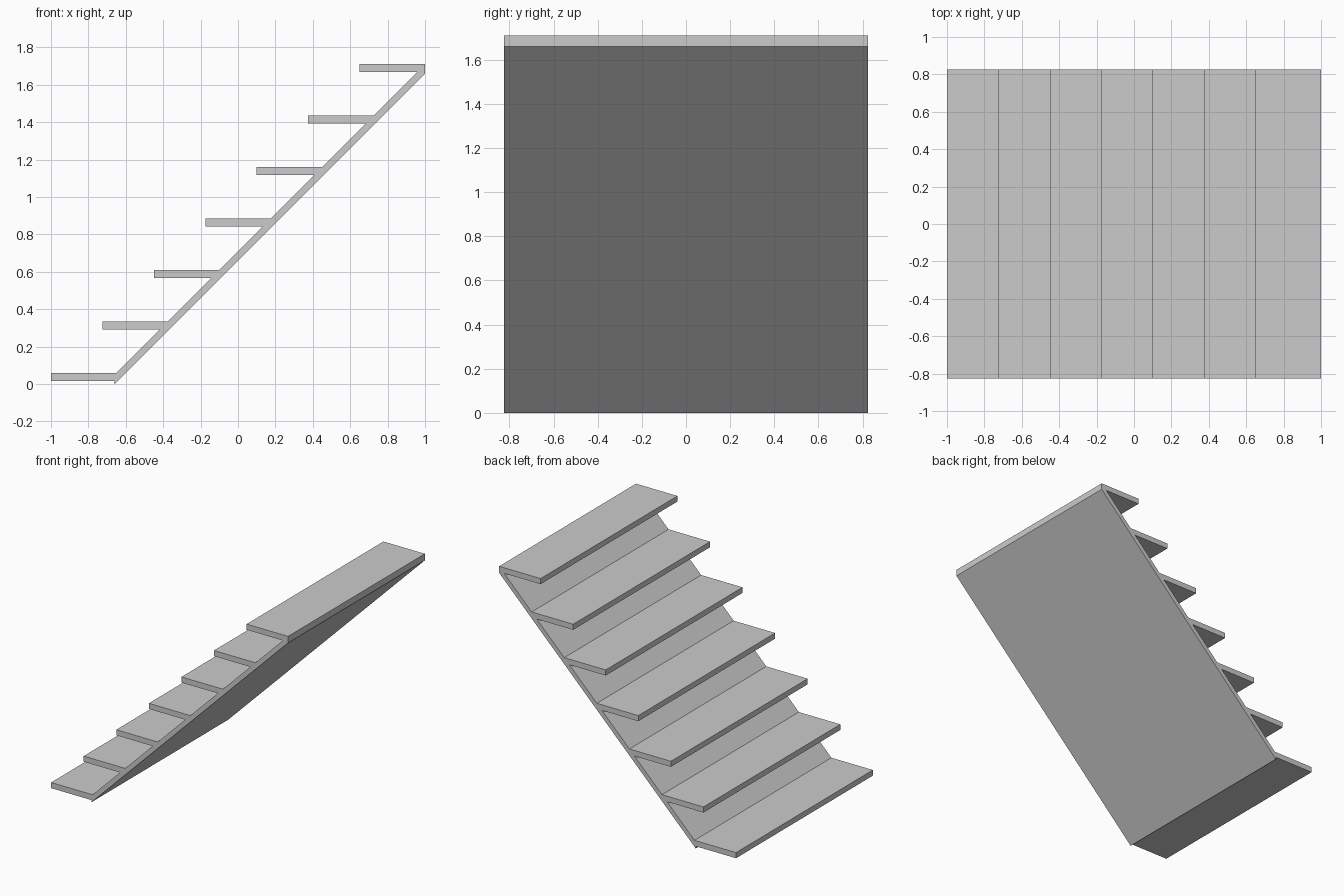
import bpy
import bmesh

cube = bpy.data.objects.get("Cube")
if cube:
    bpy.data.objects.remove(cube, do_unlink=True)

STEPS = 7
PITCH = 0.275         # rise and run of each step
HALF_WIDTH = 0.825
TOP, BOTTOM = 0.06, 0.017   # tread surfaces of the lowest step
SLOPE_TOP = 0.71      # z - x along the upper side of the sloping slab

# Plain grey finish
grey = bpy.data.materials.new("light grey")
grey.use_nodes = True
colour = (0.6, 0.6, 0.6, 1)
grey.diffuse_color = colour
grey.node_tree.nodes["Principled BSDF"].inputs["Base Color"].default_value = colour

# Side profile: foot of the slab, then each tread, then the head of the slab
profile = [(-0.66, 0), (-0.66, BOTTOM)]
for i in range(STEPS):
    rise = i * PITCH
    nose = -1 + rise
    low, high = BOTTOM + rise, TOP + rise
    if i:
        profile.append((low - SLOPE_TOP, low))
    profile += [(nose, low), (nose, high)]
    profile.append((high - SLOPE_TOP, high))
profile.append((1, 1.66))

# Extrude the profile across the full width
bm = bmesh.new()
side = bm.faces.new([bm.verts.new((x, -HALF_WIDTH, z)) for x, z in profile])
swept = bmesh.ops.extrude_face_region(bm, geom=[side], use_keep_orig=True)
verts = [g for g in swept["geom"] if isinstance(g, bmesh.types.BMVert)]
bmesh.ops.translate(bm, verts=verts, vec=(0, 2 * HALF_WIDTH, 0))
bmesh.ops.recalc_face_normals(bm, faces=bm.faces)

mesh = bpy.data.meshes.new("staircase")
bm.to_mesh(mesh)
bm.free()
mesh.materials.append(grey)
staircase = bpy.data.objects.new("staircase", mesh)
bpy.context.collection.objects.link(staircase)
